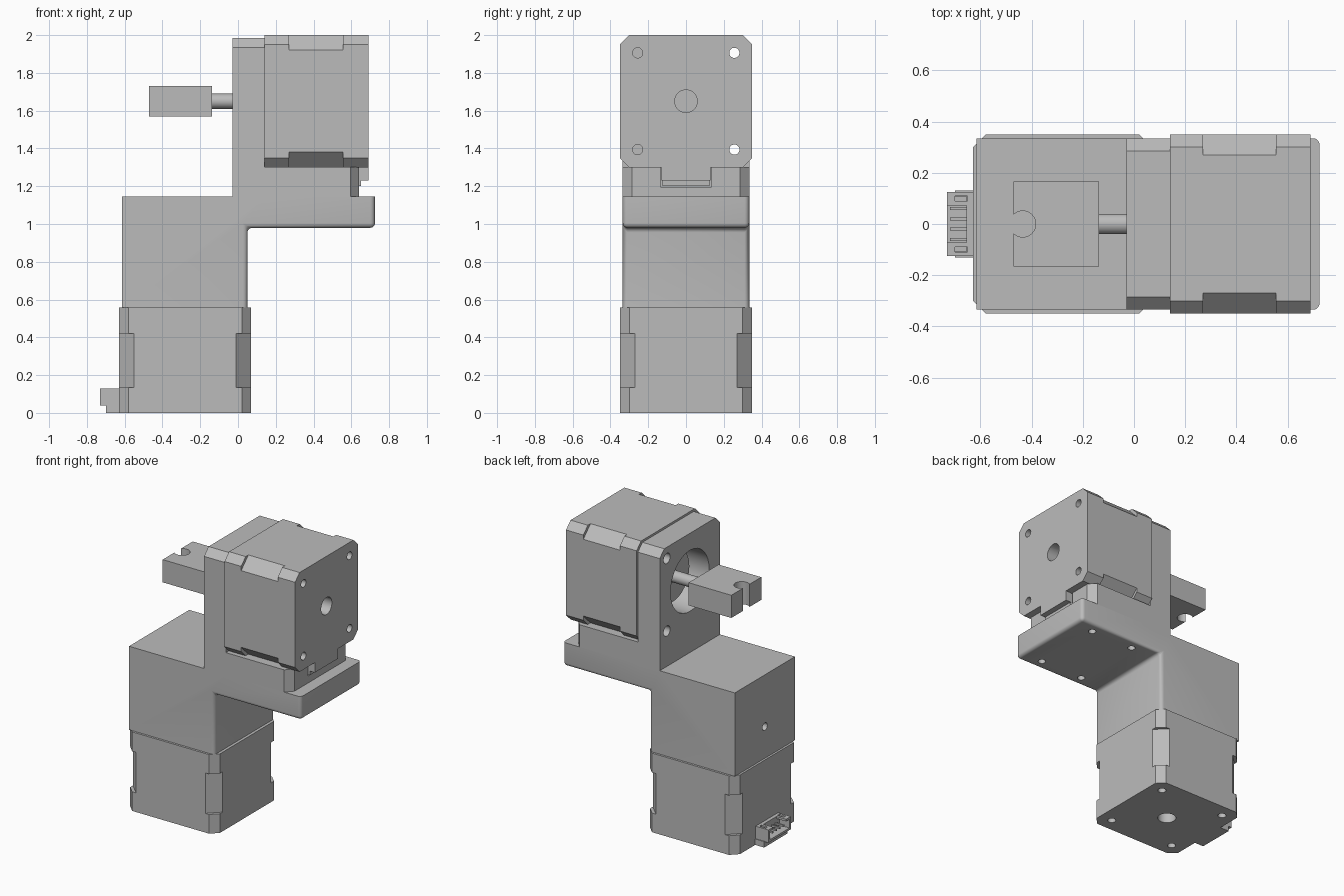
import bpy, bmesh, math
from mathutils import Vector, Matrix

cube = bpy.data.objects.get("Cube")
if cube:
    bpy.data.objects.remove(cube)

grey = bpy.data.materials.new("mid_grey")
grey.use_nodes = True
tone = (0.5, 0.5, 0.5, 1)
grey.diffuse_color = tone
grey.node_tree.nodes["Principled BSDF"].inputs["Base Color"].default_value = tone
parts = []


def finish(name, bm):
    bmesh.ops.recalc_face_normals(bm, faces=bm.faces)
    mesh = bpy.data.meshes.new(name)
    bm.to_mesh(mesh)
    bm.free()
    mesh.materials.append(grey)
    obj = bpy.data.objects.new(name, mesh)
    bpy.context.collection.objects.link(obj)
    parts.append(obj)
    return obj


def box(name, lo, hi, turn=0):
    lo, hi = Vector(lo), Vector(hi)
    bm = bmesh.new()
    bmesh.ops.create_cube(bm, size=1)
    bmesh.ops.scale(bm, vec=hi - lo, verts=bm.verts)
    bmesh.ops.translate(bm, vec=(lo + hi) / 2, verts=bm.verts)
    bmesh.ops.rotate(bm, matrix=Matrix.Rotation(turn, 3, 'Z'), verts=bm.verts)
    return finish(name, bm)


def rod(name, start, end, radius):
    start, end = Vector(start), Vector(end)
    axis = end - start
    bm = bmesh.new()
    bmesh.ops.create_cone(bm, cap_ends=True, segments=32, radius1=radius,
                          radius2=radius, depth=axis.length)
    turn = axis.to_track_quat('Z', 'Y').to_matrix().to_4x4()
    bm.transform(Matrix.Translation((start + end) / 2) @ turn)
    return finish(name, bm)


def prism(points, depth):
    """Extrude a closed outline of 3D points along a vector."""
    bm = bmesh.new()
    face = bm.faces.new([bm.verts.new(p) for p in points])
    new = bmesh.ops.extrude_face_region(bm, geom=[face])["geom"]
    bmesh.ops.translate(bm, vec=depth,
                        verts=[v for v in new if isinstance(v, bmesh.types.BMVert)])
    return bm


def cut(obj, *cutters):
    for tool in cutters:
        mod = obj.modifiers.new("cut", 'BOOLEAN')
        mod.operation, mod.solver, mod.object = 'DIFFERENCE', 'EXACT', tool
        bpy.context.view_layer.objects.active = obj
        bpy.ops.object.modifier_apply(modifier=mod.name)
        parts.remove(tool)
        bpy.data.objects.remove(tool)


PITCH = 0.256   # screw spacing from the motor axis
HALF = 0.35     # half the motor width
CORNERS = [(a, b) for a in (-1, 1) for b in (-1, 1)]


def motor(prefix, length, place):
    """Square motor: back at z = 0, shaft end up, plug towards -x."""
    first = len(parts)
    c = HALF - 0.05
    outline = [(HALF, -c, 0), (HALF, c, 0), (c, HALF, 0), (-c, HALF, 0),
               (-HALF, c, 0), (-HALF, -c, 0), (-c, -HALF, 0), (c, -HALF, 0)]
    body = finish(prefix + "_motor_body", prism(outline, (0, 0, length)))
    # deeper corner chamfers on the middle stack
    reach = (2 * HALF - 0.08) / math.sqrt(2)
    for i in range(4):
        cut(body, box("notch", (reach, -0.2, 0.135), (reach + 0.2, 0.2, 0.42),
                      math.radians(45 + 90 * i)))
    # counterbored screw holes and centre hole
    for a, b in CORNERS:
        x, y = a * PITCH, b * PITCH
        cut(body, rod("bore", (x, y, -0.1), (x, y, 0.05), 0.052),
            rod("hole", (x, y, -0.1), (x, y, length + 0.1), 0.027))
    cut(body, rod("centre", (0, 0, -0.1), (0, 0, 0.1), 0.06))

    # plug: mounting tab, open socket and pins
    box(prefix + "_plug_tab", (-HALF - 0.07, -0.13, 0), (-HALF + 0.01, 0.13, 0.042))
    tip = -HALF - 0.1
    socket = box(prefix + "_plug_socket", (tip, -0.125, 0.04), (-HALF + 0.01, 0.125, 0.13))
    cut(socket, box("cavity", (tip - 0.1, -0.108, 0.055), (tip + 0.075, 0.108, 0.115)),
        box("window", (tip - 0.1, -0.072, 0.1), (tip + 0.075, 0.072, 0.2)))
    for s in (-1, 1):
        cut(socket, box("slot", (tip + 0.03, s * 0.1 - 0.01, 0.1),
                        (tip + 0.08, s * 0.1 + 0.01, 0.2)))
    for i in range(4):
        y = (i - 1.5) * 0.04
        box(prefix + "_plug_pin", (tip + 0.01, y - 0.006, 0.08),
            (tip + 0.08, y + 0.006, 0.092))
    for obj in parts[first:]:
        obj.matrix_world = place


# --- bracket: side outline, extruded across the width
W = 0.335
side = [(-0.615, 0.557), (0.05, 0.557), (0.05, 0.98), (0.725, 0.98), (0.725, 1.145),
        (0.14, 1.145), (0.14, 1.985), (-0.03, 1.985), (-0.03, 1.145), (-0.615, 1.145)]
bm = prism([(x, -W, z) for x, z in side], (0, 2 * W, 0))


def edges_where(rule):
    return [e for e in bm.edges if all(rule(v.co) for v in e.verts)]


def soft(p):
    return p.x > 0.04 and p.z < 1.15 and not (p.x < 0.2 and p.z > 1)


def is_rounded(e):
    a, b = (v.co for v in e.verts)
    across = abs(a.y - b.y) > 0.1
    # leave the mating edge and the foot's top rim sharp
    return not (across and (a.z < 0.6 or a.z > 1.1))


bmesh.ops.bevel(bm, geom=[e for e in edges_where(soft) if is_rounded(e)],
                offset=0.025, segments=5, profile=0.5, affect='EDGES')
top = [e for e in edges_where(lambda p: p.z > 1.98)
       if abs(e.verts[0].co.y - e.verts[1].co.y) < 0.01]
bmesh.ops.bevel(bm, geom=top, offset=0.05, segments=1, affect='EDGES')
bracket = finish("bracket", bm)

# window and screw holes through the upright plate
AXIS = 1.65
cut(bracket, rod("window", (-0.2, 0, AXIS), (0.3, 0, AXIS), 0.215))
for a, b in CORNERS:
    y, z = a * PITCH, AXIS + b * PITCH
    cut(bracket, rod("hole", (-0.2, y, z), (0.3, y, z), 0.036))
    x, y = 0.405 + b * 0.168, a * PITCH
    cut(bracket, rod("foot_hole", (x, y, 0.9), (x, y, 1.08), 0.025))
cut(bracket, rod("access_hole", (-0.7, 0, 0.78), (-0.45, 0, 0.78), 0.027))

# --- support block under the upper motor, with a plug pocket
plan = [(0.13, -W), (0.595, -W), (0.64, -W + 0.05), (0.64, W - 0.05), (0.595, W), (0.13, W)]
support = finish("motor_support", prism([(x, y, 1.14) for x, y in plan], (0, 0, 0.162)))
cut(support, box("pocket", (0.5, -0.135, 1.195), (0.8, 0.135, 1.4)))

# --- motors
motor("lower", 0.557, Matrix.Translation((-0.28, 0, 0)))
motor("upper", 0.55, Matrix.Translation((0.69, 0, AXIS)) @ Matrix.Rotation(-math.pi / 2, 4, 'Y'))

# --- output shaft and slotted coupling block
rod("shaft_boss", (0.1, 0, AXIS), (0.15, 0, AXIS), 0.18)
rod("output_shaft", (-0.15, 0, AXIS), (0.15, 0, AXIS), 0.04)
block = box("coupling_block", (-0.47, -0.167, AXIS - 0.08), (-0.137, 0.167, AXIS + 0.08))
cut(block, rod("slot", (-0.435, 0, 1.4), (-0.435, 0, 1.9), 0.051))

# --- smooth the round surfaces, keep the edges crisp
bpy.ops.object.select_all(action='DESELECT')
for obj in parts:
    obj.select_set(True)
bpy.context.view_layer.objects.active = bracket
bpy.ops.object.shade_smooth_by_angle(angle=math.radians(30))
